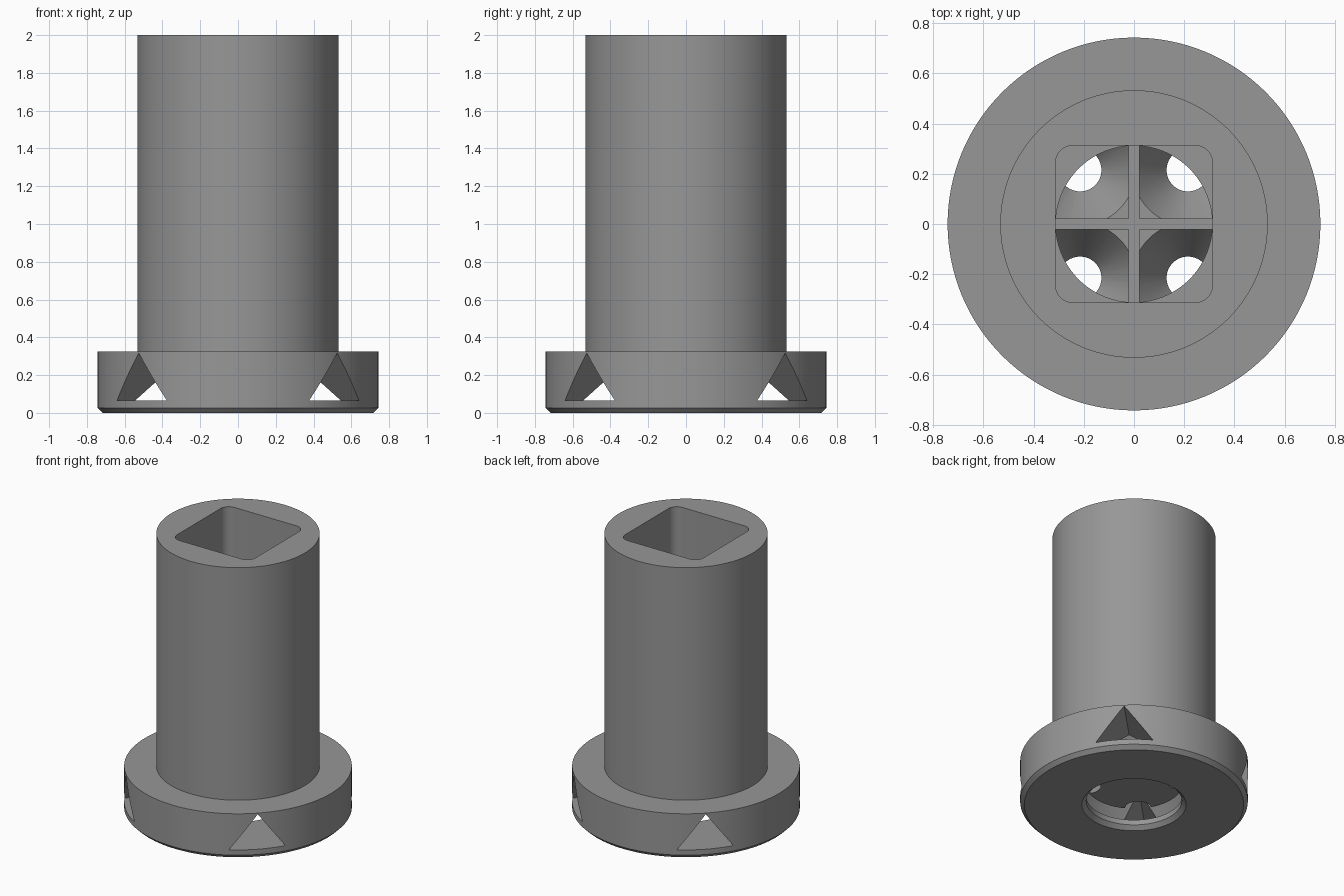
import bpy, bmesh, math
from mathutils import Matrix

if "Cube" in bpy.data.objects:
    bpy.data.objects.remove(bpy.data.objects["Cube"])

grey = bpy.data.materials.new("mid_grey")
grey.diffuse_color = (0.31, 0.31, 0.31, 1)
grey.use_nodes = True
grey.node_tree.nodes["Principled BSDF"].inputs["Base Color"].default_value = grey.diffuse_color


def finish(name, bm):
    bmesh.ops.recalc_face_normals(bm, faces=bm.faces[:])
    me = bpy.data.meshes.new(name)
    bm.to_mesh(me)
    bm.free()
    ob = bpy.data.objects.new(name, me)
    bpy.context.collection.objects.link(ob)
    me.materials.append(grey)
    return ob


def lathe(name, profile, n=128, centre=(0, 0)):
    """Solid of revolution from (radius, height) pairs, capped at both ends."""
    bm = bmesh.new()
    rings = [[bm.verts.new((centre[0] + r * math.cos(math.tau * i / n),
                            centre[1] + r * math.sin(math.tau * i / n), z))
              for i in range(n)] for r, z in profile]
    for a, b in zip(rings, rings[1:]):
        for i in range(n):
            j = (i + 1) % n
            bm.faces.new((a[i], a[j], b[j], b[i]))
    bm.faces.new(rings[0])
    bm.faces.new(rings[-1])
    return finish(name, bm)


def prism(name, points, depth, matrix=Matrix()):
    """Extrude a flat outline along its local z, then place it."""
    bm = bmesh.new()
    low = [bm.verts.new(matrix @ Matrix.Translation((x, y, 0)).to_translation())
           for x, y in points]
    face = bm.faces.new(low)
    up = bmesh.ops.extrude_face_region(bm, geom=[face])["geom"]
    shift = matrix.to_3x3() @ Matrix.Translation((0, 0, depth)).to_translation()
    bmesh.ops.translate(bm, vec=shift,
                        verts=[v for v in up if isinstance(v, bmesh.types.BMVert)])
    return finish(name, bm)


def cut(target, tool):
    mod = target.modifiers.new("cut", 'BOOLEAN')
    mod.operation, mod.solver, mod.object = 'DIFFERENCE', 'EXACT', tool
    bpy.context.view_layer.objects.active = target
    bpy.ops.object.modifier_apply(modifier=mod.name)
    bpy.data.objects.remove(tool)


# Tube with a chamfered flange
body = lathe("flanged_tube", [(0.716, 0), (0.743, 0.027), (0.743, 0.325),
                              (0.533, 0.325), (0.533, 2)])

# Rounded square socket
half, rad = 0.312, 0.065
outline = []
for q in range(4):
    a0 = q * math.pi / 2
    cx = (half - rad) * (1 if q in (0, 3) else -1)
    cy = (half - rad) * (1 if q < 2 else -1)
    for k in range(9):
        a = a0 + k * math.pi / 16
        outline.append((cx + rad * math.cos(a), cy + rad * math.sin(a)))
cut(body, prism("socket_cutter", outline, 1.7, Matrix.Translation((0, 0, 0.42))))

# Bottom opening and conical chamber
cut(body, lathe("chamber_cutter", [(0.36, -0.02), (0.312, 0.028), (0.312, 0.065),
                                   (0.613, 0.065), (0.312, 0.366), (0.312, 0.45)]))

# Four triangular side outlets on the diagonals
for k in range(4):
    turn = Matrix.Rotation(math.radians(45 + 90 * k), 4, 'Z')
    stand = Matrix(((0, 0, 1, 0.2), (1, 0, 0, 0), (0, 1, 0, 0), (0, 0, 0, 1)))
    cut(body, prism("outlet_cutter", [(-0.187, 0.065), (0.187, 0.065), (0, 0.317)],
                    0.7, turn @ stand))

# Central deflector with four funnel-shaped recesses
deflector = lathe("deflector", [(0.312, 0.15), (0.312, 0.34)])
for sx in (-1, 1):
    for sy in (-1, 1):
        cut(deflector, lathe("funnel_cutter", [(0.078, 0.14), (0.228, 0.35)], 64,
                             (sx * 0.215, sy * 0.215)))

# Cross ribs that hold the deflector
t, r = 0.022, 0.313
cross = [(t, t), (t, r), (-t, r), (-t, t), (-r, t), (-r, -t),
         (-t, -t), (-t, -r), (t, -r), (t, -t), (r, -t), (r, t)]
ribs = prism("cross_ribs", cross, 0.265, Matrix.Translation((0, 0, 0.152)))

# Smooth curved walls, keep sharp edges
for ob in (body, deflector):
    bpy.ops.object.select_all(action='DESELECT')
    ob.select_set(True)
    bpy.context.view_layer.objects.active = ob
    bpy.ops.object.shade_smooth_by_angle(angle=math.radians(30))
